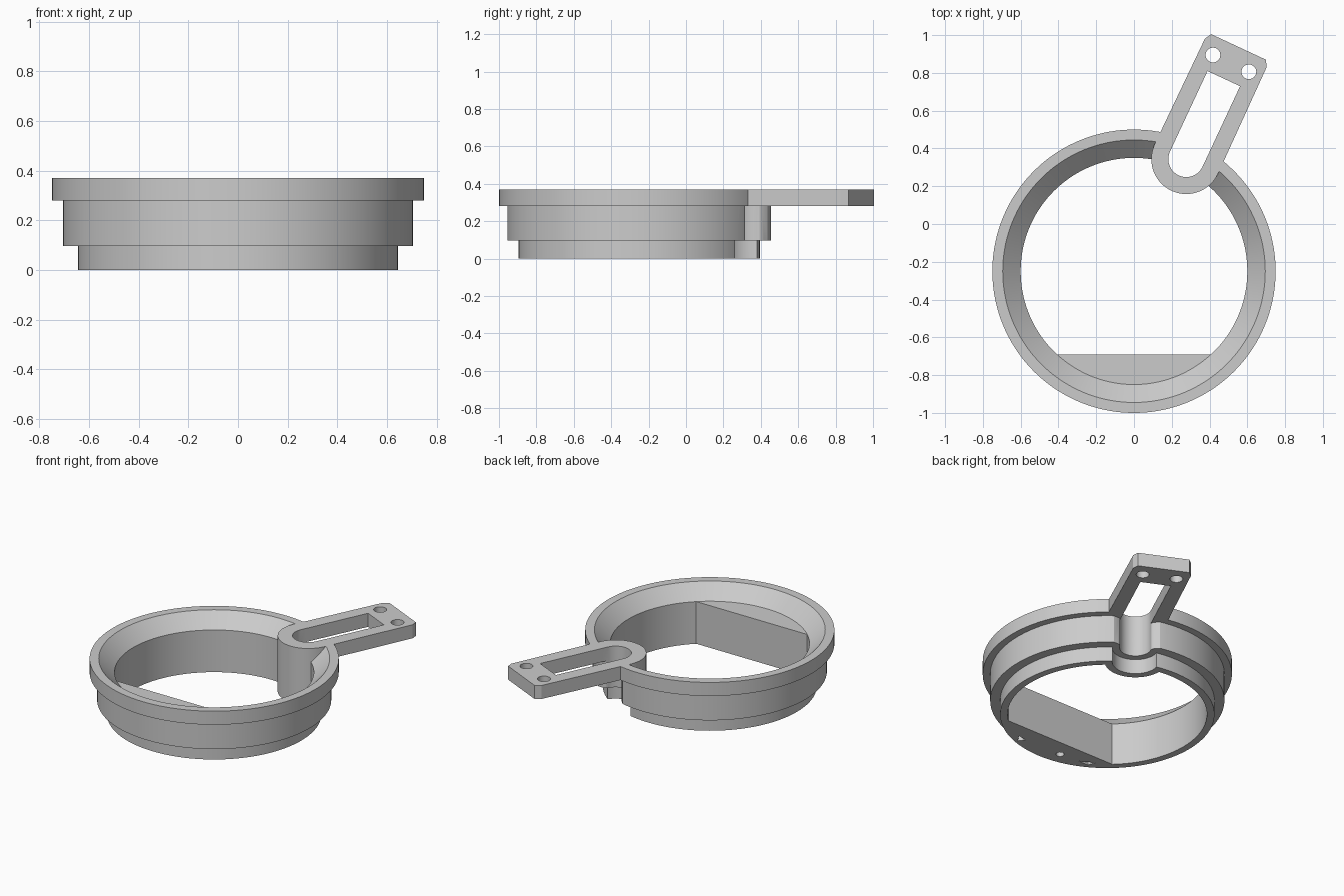
import bpy, bmesh, math

if "Cube" in bpy.data.objects:
    bpy.data.objects.remove(bpy.data.objects["Cube"])

CY = -0.25                      # ring centre in y
A = math.radians(25)            # arm direction, measured from +y
SLOT = 0.655                    # radial distance of the slot's round end

grey = bpy.data.materials.new("grey_plastic")
grey.diffuse_color = (0.6, 0.6, 0.6, 1)
grey.use_nodes = True
grey.node_tree.nodes["Principled BSDF"].inputs["Base Color"].default_value = grey.diffuse_color


def to_arm(a, p):
    """Arm coordinates (along, sideways) to world xy."""
    return (a * math.sin(A) + p * math.cos(A), CY + a * math.cos(A) - p * math.sin(A))


def finish(bm, name):
    bmesh.ops.recalc_face_normals(bm, faces=bm.faces)
    me = bpy.data.meshes.new(name)
    bm.to_mesh(me)
    bm.free()
    me.materials.append(grey)
    ob = bpy.data.objects.new(name, me)
    bpy.context.collection.objects.link(ob)
    return ob


def prism(name, pts, z0, z1):
    bm = bmesh.new()
    f = bm.faces.new([bm.verts.new((x, y, z0)) for x, y in pts])
    ext = bmesh.ops.extrude_face_region(bm, geom=[f])["geom"]
    bmesh.ops.translate(bm, vec=(0, 0, z1 - z0),
                        verts=[v for v in ext if isinstance(v, bmesh.types.BMVert)])
    return finish(bm, name)


def lathe(name, profile, n=144):
    bm = bmesh.new()
    rows = []
    for i in range(n):
        t = 2 * math.pi * i / n
        rows.append([bm.verts.new((r * math.cos(t), CY + r * math.sin(t), z)) for r, z in profile])
    m = len(profile)
    for i in range(n):
        a, b = rows[i], rows[(i + 1) % n]
        for j in range(m):
            k = (j + 1) % m
            bm.faces.new((a[j], b[j], b[k], a[k]))
    return finish(bm, name)


def round_end(r, n=40):
    """Half circle on the inner side of the slot centre, in arm coordinates."""
    return [(SLOT - r * math.sin(math.pi * i / n), -r * math.cos(math.pi * i / n))
            for i in range(n + 1)]


def circle(x, y, r, n=32):
    return [(x + r * math.cos(2 * math.pi * i / n), y + r * math.sin(2 * math.pi * i / n))
            for i in range(n)]


def arm_prism(name, pts, z0, z1):
    return prism(name, [to_arm(*p) for p in pts], z0, z1)


def combine(target, other, op):
    mod = target.modifiers.new(op, "BOOLEAN")
    mod.operation = op
    mod.solver = "EXACT"
    mod.object = other
    bpy.context.view_layer.objects.active = target
    bpy.ops.object.modifier_apply(modifier=mod.name)
    bpy.data.objects.remove(other)


# stepped ring with flared mouth
ring = lathe("ring_bracket", [(0.60, 0), (0.645, 0), (0.645, 0.097), (0.705, 0.097), (0.705, 0.28),
                              (0.75, 0.28), (0.75, 0.37), (0.695, 0.37), (0.60, 0.28)])

# flat-faced segment at the front of the bore
half = math.asin(0.44 / 0.62)
arc = [half + (math.pi - 2 * half) * i / 48 for i in range(49)]
flat = prism("flat_segment", [(0.62 * math.cos(t), CY - 0.62 * math.sin(t)) for t in arc], 0, 0.28)
combine(ring, flat, "UNION")

# boss bulging into the bore, and the arm plate above it
boss = arm_prism("boss", [p for p in round_end(0.185) if p[0] < 0.612], 0, 0.33)
combine(ring, boss, "UNION")
arm = arm_prism("arm", round_end(0.185) + [(1.275, 0.18), (1.31, 0.16), (1.31, -0.16), (1.275, -0.18)],
                0.28, 0.37)
combine(ring, arm, "UNION")

# slot, and wider grooves on the outside of the lower tiers
cutters = [
    arm_prism("slot", round_end(0.095) + [(1.125, 0.095), (1.125, -0.095)], -0.1, 0.5),
    arm_prism("groove", round_end(0.095) + [(0.665, 0.098), (0.675, 0.108), (0.69, 0.145), (0.8, 0.145),
                                            (0.8, -0.145), (0.69, -0.145), (0.675, -0.108),
                                            (0.665, -0.098)], -0.1, 0.28),
    arm_prism("low_groove", round_end(0.14) + [(0.8, 0.14), (0.8, -0.14)], -0.1, 0.097),
]
# screw holes in the arm
for side in (-0.105, 0.105):
    cutters.append(prism("screw_hole", circle(*to_arm(1.214, side), 0.039), 0.2, 0.5))
# small blind pockets under the flat segment
cutters.append(prism("pin_hole", circle(-0.09, -0.80, 0.025), -0.1, 0.12))
cutters.append(prism("pocket", [(0.18, -0.80), (0.24, -0.79), (0.21, -0.84)], -0.1, 0.12))
cutters.append(prism("pocket", [(-0.23, -0.79), (-0.32, -0.74), (-0.30, -0.79)], -0.1, 0.12))
for c in cutters:
    combine(ring, c, "DIFFERENCE")

bpy.ops.object.select_all(action="DESELECT")
ring.select_set(True)
bpy.context.view_layer.objects.active = ring
bpy.ops.object.shade_smooth_by_angle(angle=math.radians(25))
